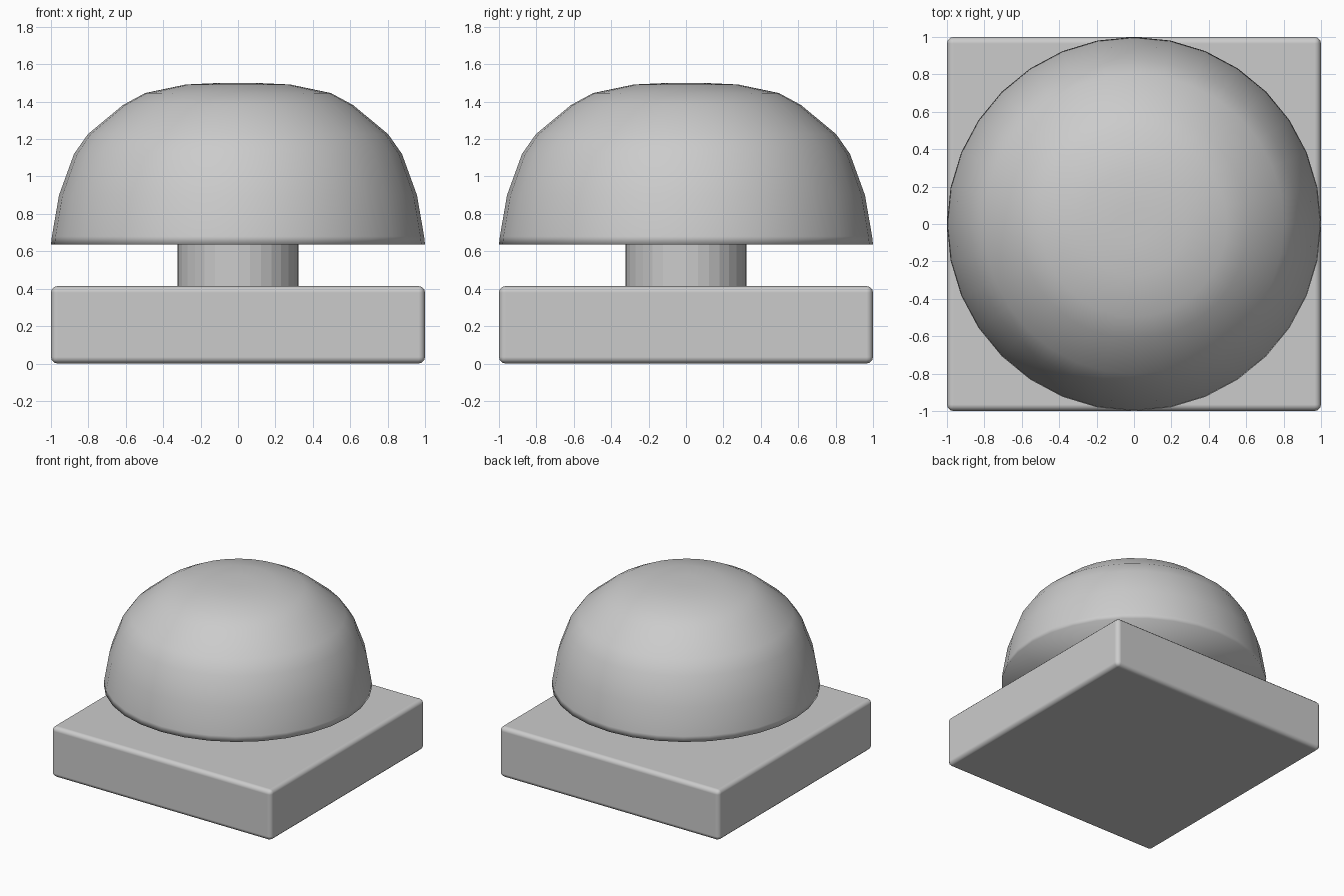
import bpy, bmesh
from math import sin, cos, pi

if "Cube" in bpy.data.objects:
    bpy.data.objects.remove(bpy.data.objects["Cube"])

SIDES = 32


def lathe(name, profile, smooth):
    """Revolve (radius, z) rings into a closed solid with flat end caps."""
    bm = bmesh.new()
    rings = [[bm.verts.new((r * cos(2 * pi * i / SIDES), r * sin(2 * pi * i / SIDES), z))
              for i in range(SIDES)] for r, z in profile]
    for low, high in zip(rings, rings[1:]):
        for i in range(SIDES):
            j = (i + 1) % SIDES
            bm.faces.new((low[i], low[j], high[j], high[i]))
    bm.faces.new(rings[0][::-1])
    bm.faces.new(rings[-1])
    for f in bm.faces:
        f.smooth = smooth
    mesh = bpy.data.meshes.new(name)
    bm.to_mesh(mesh)
    bm.free()
    obj = bpy.data.objects.new(name, mesh)
    bpy.context.collection.objects.link(obj)
    return obj


# Square base plate with softly rounded edges
bpy.ops.mesh.primitive_cube_add(size=1, location=(0, 0, 0.207))
base = bpy.context.object
base.name = "base_plate"
base.scale = (2, 2, 0.414)
bpy.ops.object.transform_apply(location=False, rotation=False, scale=True)
bevel = base.modifiers.new("rounded_edges", 'BEVEL')
bevel.width = 0.035
bevel.segments = 3
bevel.harden_normals = True
bpy.ops.object.shade_smooth()

# Faceted stem between plate and dome
lathe("stem", [(0.324, 0.38), (0.324, 0.66)], smooth=False)

# Smooth push-button dome with a flat underside and a small flat crown
lathe("dome", [(1.0, 0.637), (0.995, 0.68), (0.957, 0.90), (0.877, 1.12),
               (0.802, 1.227), (0.615, 1.382), (0.497, 1.446),
               (0.278, 1.492), (0.10, 1.50)], smooth=True)
